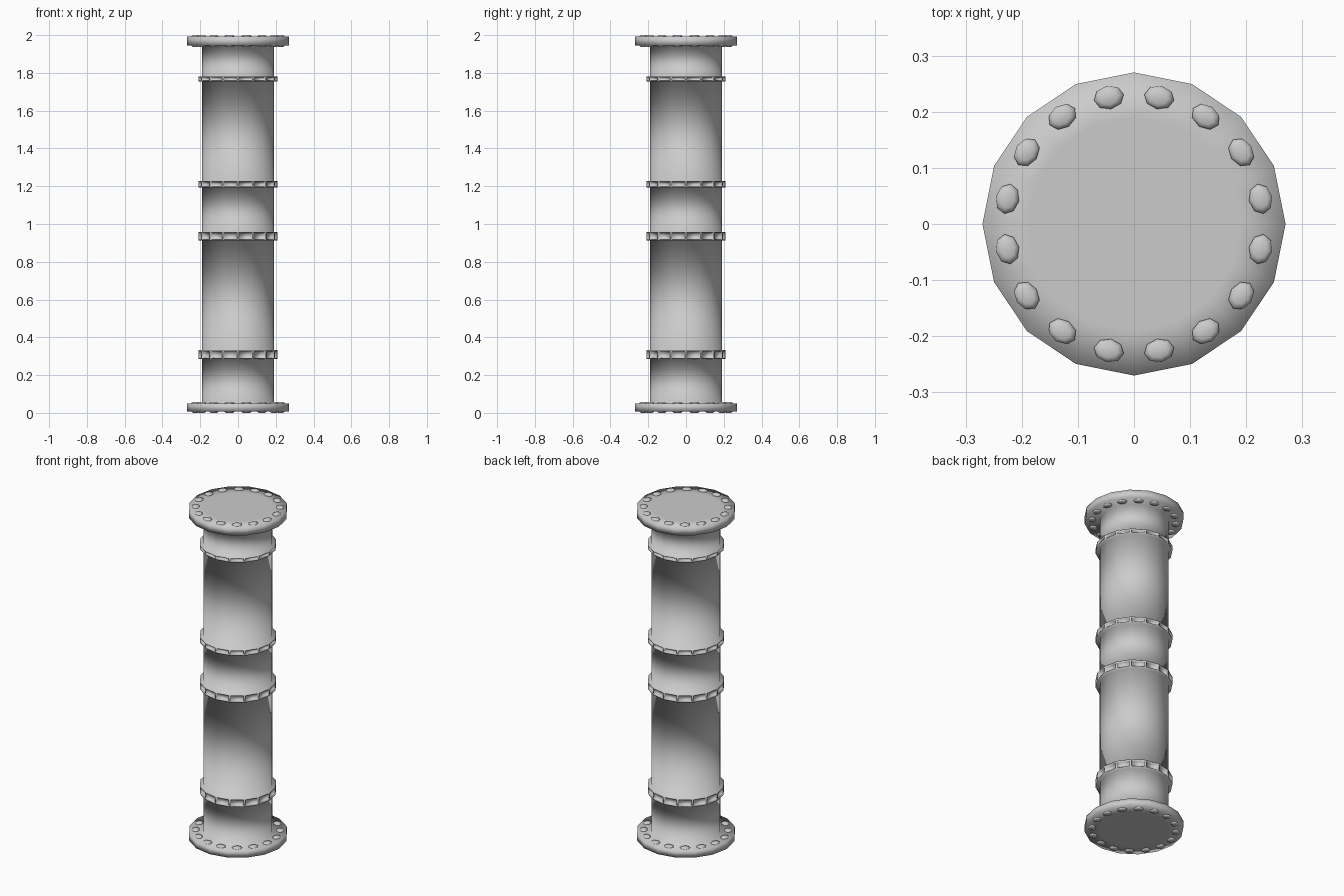
import bpy, bmesh
from math import cos, sin, pi
from mathutils import Matrix

SIDES = 16
PIPE_R, RING_R, FLANGE_R, BOLT_R = 0.19, 0.21, 0.27, 0.23

cube = bpy.data.objects.get("Cube")
if cube:
    bpy.data.objects.remove(cube)

steel = bpy.data.materials.new("grey steel")
steel.use_nodes = True
grey = (0.6, 0.6, 0.6, 1)
steel.diffuse_color = grey
steel.node_tree.nodes["Principled BSDF"].inputs["Base Color"].default_value = grey


def finish(name, bm):
    """Turn a bmesh into a smooth shaded steel object."""
    bmesh.ops.recalc_face_normals(bm, faces=bm.faces)
    for f in bm.faces:
        f.smooth = True
    mesh = bpy.data.meshes.new(name)
    bm.to_mesh(mesh)
    bm.free()
    mesh.materials.append(steel)
    obj = bpy.data.objects.new(name, mesh)
    bpy.context.collection.objects.link(obj)
    return obj


# Pipe with flanges and collar rings, lathed as one connected body
rings = [(0.284, 0.332), (0.913, 0.958), (1.194, 1.228), (1.755, 1.782)]
profile = [(PIPE_R, 0.008), (FLANGE_R, 0.008), (FLANGE_R, 0.05), (PIPE_R, 0.05)]
for low, high in rings:
    profile += [(PIPE_R, low), (RING_R, low), (RING_R, high), (PIPE_R, high)]
profile += [(PIPE_R, 1.945), (FLANGE_R, 1.945), (FLANGE_R, 1.992), (PIPE_R, 1.992)]

bm = bmesh.new()
loops = []
for r, z in profile:
    loops.append([bm.verts.new((r * cos(2 * pi * i / SIDES), r * sin(2 * pi * i / SIDES), z))
                  for i in range(SIDES)])
for a, b in zip(loops, loops[1:]):
    for i in range(SIDES):
        j = (i + 1) % SIDES
        bm.faces.new((a[i], a[j], b[j], b[i]))
bm.faces.new(loops[0])
bm.faces.new(loops[-1])
bmesh.ops.recalc_face_normals(bm, faces=bm.faces)

# Sunken pockets around each collar ring
for low, high in rings:
    mid = (low + high) / 2
    band = [f for f in bm.faces if abs(f.calc_center_median().z - mid) < 0.001
            and len(f.verts) == 4 and f.calc_center_median().xy.length > PIPE_R + 0.01]
    bmesh.ops.inset_individual(bm, faces=band, thickness=0.006, use_even_offset=True)
    pushed = bmesh.ops.extrude_discrete_faces(bm, faces=band)["faces"]
    for f in pushed:
        bmesh.ops.translate(bm, verts=f.verts, vec=f.normal * -0.012)
finish("pipe_body", bm)


# Domed bolt heads on both faces of each flange
def bolt_circle(name, z, direction):
    bm = bmesh.new()
    for i in range(SIDES):
        place = Matrix.Rotation(2 * pi * (i + 0.5) / SIDES, 4, 'Z') @ Matrix.Translation((BOLT_R, 0, z))
        levels = []
        for scale, h in [(1, -0.004), (1, 0.003), (0.6, 0.008)]:
            levels.append([bm.verts.new(place @ Matrix.Translation((
                0.021 * scale * cos(2 * pi * k / 8), 0.027 * scale * sin(2 * pi * k / 8),
                h * direction)).translation) for k in range(8)])
        for a, b in zip(levels, levels[1:]):
            for k in range(8):
                n = (k + 1) % 8
                bm.faces.new((a[k], a[n], b[n], b[k]))
        bm.faces.new(levels[0])
        bm.faces.new(levels[-1])
    finish(name, bm)


bolt_circle("bottom_flange_lower_bolts", 0.008, -1)
bolt_circle("bottom_flange_upper_bolts", 0.05, 1)
bolt_circle("top_flange_lower_bolts", 1.945, -1)
bolt_circle("top_flange_upper_bolts", 1.992, 1)
